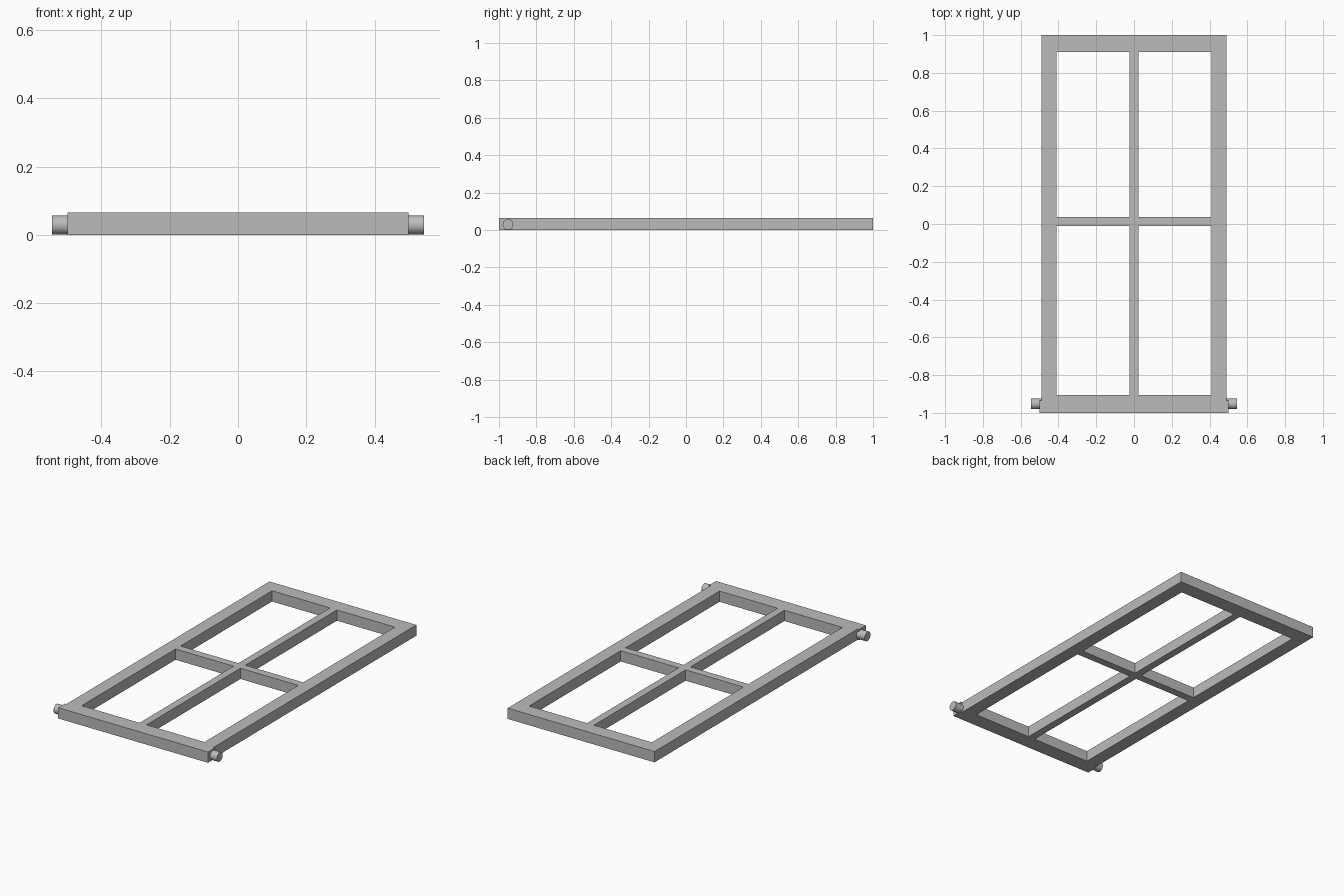
import bpy, bmesh, math

cube = bpy.data.objects.get("Cube")
if cube:
    bpy.data.objects.remove(cube, do_unlink=True)

HEIGHT = 0.065

grey = bpy.data.materials.new("plain_grey")
grey.use_nodes = True
color = (0.5, 0.5, 0.5, 1.0)
grey.diffuse_color = color
grey.node_tree.nodes["Principled BSDF"].inputs["Base Color"].default_value = color


def add_object(name, bm):
    mesh = bpy.data.meshes.new(name)
    bmesh.ops.recalc_face_normals(bm, faces=bm.faces)
    bm.to_mesh(mesh)
    bm.free()
    mesh.materials.append(grey)
    obj = bpy.data.objects.new(name, mesh)
    bpy.context.collection.objects.link(obj)
    return obj


# Window frame: one welded plan of rails, stiles and glazing bars, extruded up
xs = [-0.5, -0.49, -0.41, -0.023, 0.023, 0.41, 0.49, 0.5]
ys = [-1.0, -0.935, -0.905, -0.01, 0.037, 0.91, 1.0]
bm = bmesh.new()
grid = [[bm.verts.new((x, y, 0)) for x in xs] for y in ys]
for j in range(len(ys) - 1):
    for i in range(len(xs) - 1):
        pane = i in (2, 4) and j in (2, 4)
        beside = i in (0, 6) and j > 0      # only the hinge rail is wider
        if not (pane or beside):
            bm.faces.new((grid[j][i], grid[j][i + 1],
                          grid[j + 1][i + 1], grid[j + 1][i]))
bmesh.ops.delete(bm, geom=[v for v in bm.verts if not v.link_faces], context='VERTS')
top = bmesh.ops.extrude_face_region(bm, geom=bm.faces[:], use_keep_orig=True)
bmesh.ops.translate(bm, vec=(0, 0, HEIGHT),
                    verts=[g for g in top["geom"] if isinstance(g, bmesh.types.BMVert)])
add_object("window_frame", bm)

# Hinge pins sticking out at both ends of the hinge rail
for name, side in (("left_hinge_pin", 1), ("right_hinge_pin", -1)):
    bpy.ops.mesh.primitive_cylinder_add(
        vertices=32, radius=0.028, depth=0.065,
        location=(side * 0.5125, -0.952, 0.029), rotation=(0, math.pi / 2, 0))
    pin = bpy.context.object
    pin.name = name
    pin.data.materials.append(grey)
    bpy.ops.object.shade_smooth_by_angle()
